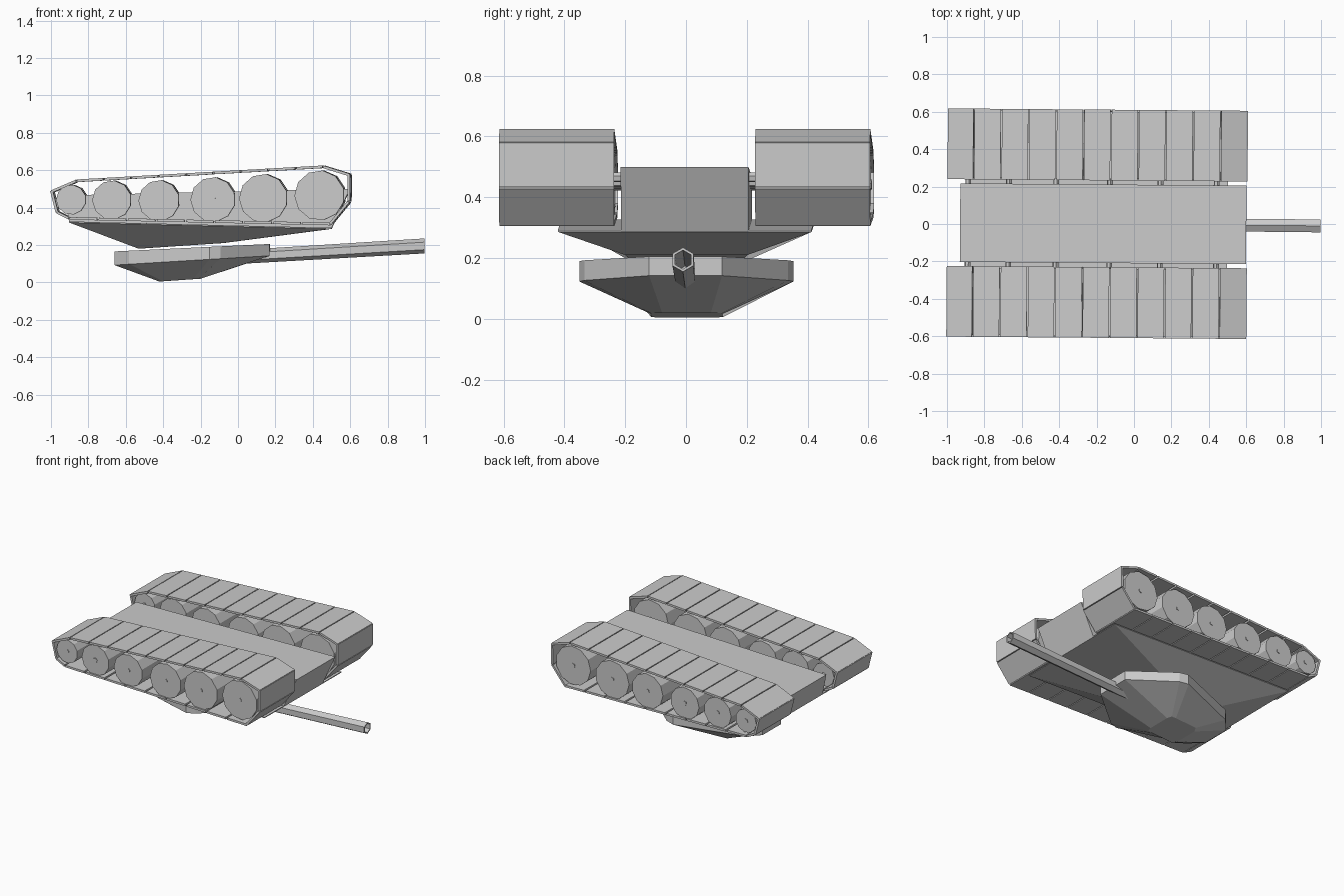
import bpy, bmesh, math
from mathutils import Vector, Matrix

cube = bpy.data.objects.get("Cube")
if cube:
    bpy.data.objects.remove(cube, do_unlink=True)

grey = bpy.data.materials.new("plain grey")
grey.use_nodes = True
grey.diffuse_color = (0.6, 0.6, 0.6, 1)
grey.node_tree.nodes["Principled BSDF"].inputs["Base Color"].default_value = (0.6, 0.6, 0.6, 1)

YAW = Matrix.Rotation(-0.008, 4, 'Z')   # whole vehicle sits very slightly turned


def finish(name, bm):
    """Turn a bmesh into a flat-shaded grey object."""
    bmesh.ops.recalc_face_normals(bm, faces=bm.faces)
    bm.transform(YAW)
    me = bpy.data.meshes.new(name)
    bm.to_mesh(me)
    bm.free()
    me.materials.append(grey)
    ob = bpy.data.objects.new(name, me)
    bpy.context.collection.objects.link(ob)
    return ob


def loft(bm, rings, caps=True, loop=False):
    """Skin rings of equal point count; cap the ends or join last to first."""
    vs = [[bm.verts.new(p) for p in r] for r in rings]
    n = len(vs[0])
    pairs = list(zip(vs, vs[1:])) + ([(vs[-1], vs[0])] if loop else [])
    for a, b in pairs:
        for i in range(n):
            j = (i + 1) % n
            bm.faces.new((a[i], a[j], b[j], b[i]))
    if caps and not loop:
        bm.faces.new(vs[0])
        bm.faces.new(vs[-1])


def rect(x0, x1, y, z0, z1):
    """Rectangle, z0 at its rear edge and z1 at its front edge."""
    return [(x0, -y, z0), (x1, -y, z1), (x1, y, z1), (x0, y, z0)]


def disc(x, z, r, y, n=11):
    return [(x + r * math.cos(2 * math.pi * i / n + 0.3), y,
             z + r * math.sin(2 * math.pi * i / n + 0.3)) for i in range(n)]


# Hull body, wider at the upper face than at the deck plate
bm = bmesh.new()
loft(bm, [rect(-0.93, 0.6, 0.21, 0.465, 0.5), rect(-0.9, 0.5, 0.21, 0.32, 0.287)])
finish("hull_body", bm)

# Broad deck plate that tapers to the turret seat
bm = bmesh.new()
deck = [(-0.53, -0.17, 0.18), (-0.08, -0.2, 0.21), (-0.08, 0.2, 0.21), (-0.53, 0.17, 0.18)]
loft(bm, [rect(-0.9, 0.5, 0.417, 0.326, 0.292), rect(-0.9, 0.5, 0.417, 0.32, 0.286), deck])
finish("hull_deck", bm)

# Turret: faceted band with a tapered roof
half = [(0.17, 0.12), (-0.09, 0.335), (-0.15, 0.352), (-0.58, 0.19), (-0.66, 0.1)]
plan = half + [(x, -y) for x, y in reversed(half)]
roof_half = [(-0.2, 0.08), (-0.21, 0.115), (-0.24, 0.118), (-0.4, 0.118), (-0.42, 0.08)]
roof = roof_half + [(x, -y) for x, y in reversed(roof_half)]
bm = bmesh.new()
loft(bm, [[(x, y, 0.197 + 0.048 * x) for x, y in plan],
          [(x, y, 0.132 + 0.06 * x) for x, y in plan],
          [(x, y, 0.033 + 0.068 * x) for x, y in roof]])
finish("turret", bm)


# Hollow six-sided gun barrel
def hexagon(x, r):
    z = 0.135 + 0.06 * x
    return [(x, -0.002 + r * math.sin(i * math.pi / 3), z + r * math.cos(i * math.pi / 3))
            for i in range(6)]


bm = bmesh.new()
loft(bm, [hexagon(0.0, 0.037), hexagon(0.997, 0.04), hexagon(0.997, 0.031), hexagon(0.0, 0.028)], loop=True)
finish("gun_barrel", bm)

# Running gear: outer belt corners with the number of links up to the next corner
belt = [(-1.0, 0.49, 1), (-0.86, 0.55, 9), (0.46, 0.625, 1), (0.605, 0.58, 1),
        (0.603, 0.43, 1), (0.5, 0.305, 9), (-0.9, 0.335, 1), (-0.97, 0.37, 1)]
wheels = [(-0.888, 0.442, 0.08), (-0.67, 0.44, 0.105), (-0.418, 0.437, 0.11),
          (-0.13, 0.443, 0.12), (0.14, 0.45, 0.13), (0.44, 0.465, 0.134)]
THICK, GAP = 0.014, 0.003

for side, s in (("left", 1), ("right", -1)):
    # Track links, each a thin plate with a narrow gap to the next
    bm = bmesh.new()
    for k, (x0, z0, n) in enumerate(belt):
        x1, z1, _ = belt[(k + 1) % len(belt)]
        a, b = Vector((x0, 0, z0)), Vector((x1, 0, z1))
        d = (b - a).normalized()
        inward = Vector((d.z, 0, -d.x)) * THICK
        step = (b - a) / n
        for i in range(n):
            p, q = a + step * i + d * GAP, a + step * (i + 1) - d * GAP
            ring = [p, q, q + inward - d * 0.003, p + inward + d * 0.003]
            loft(bm, [[v + Vector((0, s * y, 0)) for v in ring] for y in (0.232, 0.61)])
    finish("track_" + ("far" if s > 0 else "near"), bm)

    # Road wheels with thin axles running into the hull
    for i, (x, z, r) in enumerate(wheels):
        tag = ("far" if s > 0 else "near") + "_" + str(i + 1)
        bm = bmesh.new()
        loft(bm, [disc(x, z, r, s * y) for y in (0.24, 0.6)])
        finish("wheel_" + tag, bm)
        bm = bmesh.new()
        loft(bm, [disc(x, z, 0.016, s * y, 6) for y in (0.18, 0.604)])
        finish("axle_" + tag, bm)
